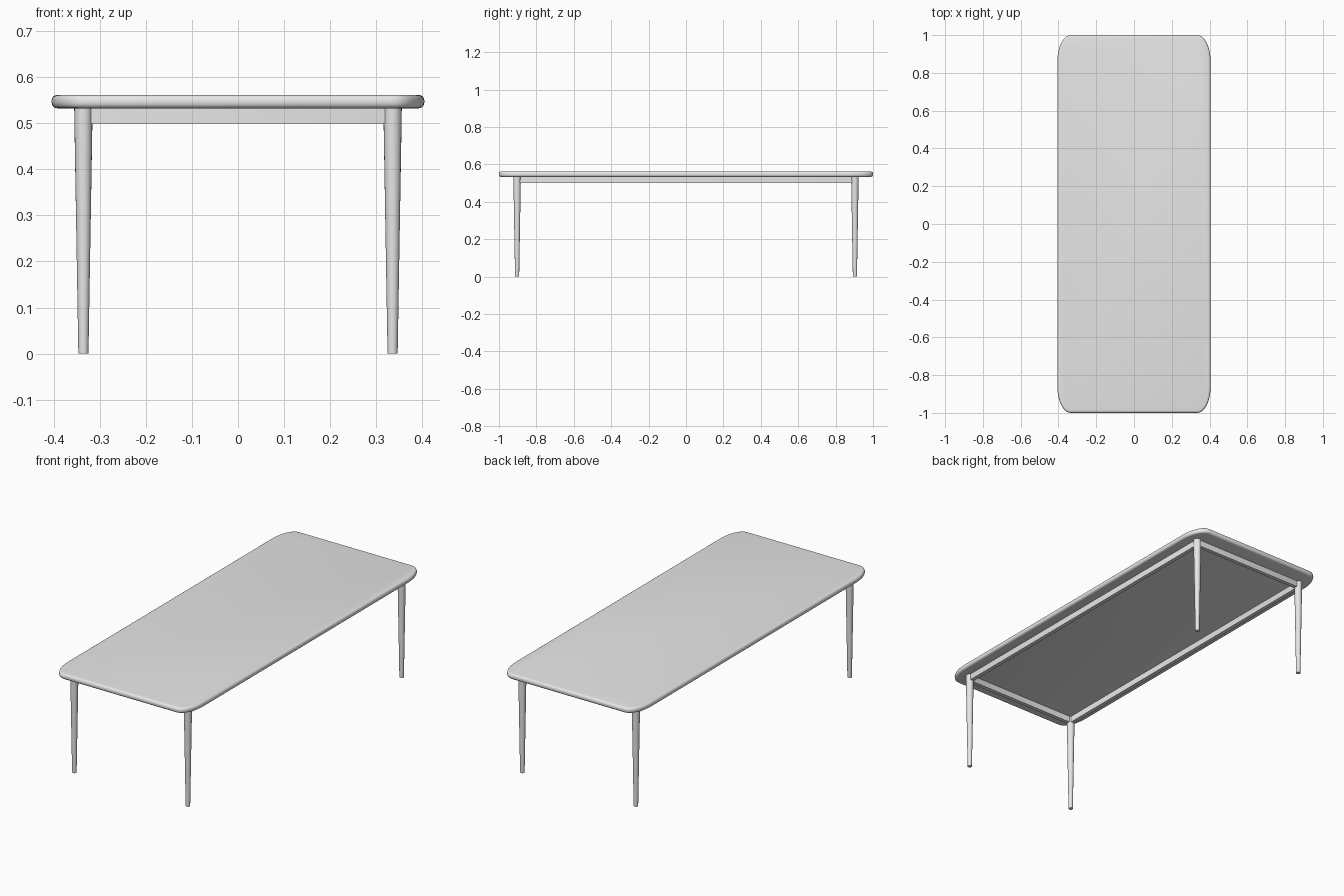
import bpy, bmesh, math

if "Cube" in bpy.data.objects:
    bpy.data.objects.remove(bpy.data.objects["Cube"])

mat = bpy.data.materials.new("light grey")
mat.diffuse_color = (0.8, 0.8, 0.8, 1)
mat.use_nodes = True
mat.node_tree.nodes["Principled BSDF"].inputs["Base Color"].default_value = mat.diffuse_color


def finish(bm, name, angle=40):
    bmesh.ops.recalc_face_normals(bm, faces=bm.faces)
    me = bpy.data.meshes.new(name)
    bm.to_mesh(me)
    bm.free()
    ob = bpy.data.objects.new(name, me)
    bpy.context.collection.objects.link(ob)
    me.materials.append(mat)
    bpy.ops.object.select_all(action='DESELECT')
    ob.select_set(True)
    bpy.context.view_layer.objects.active = ob
    bpy.ops.object.shade_smooth_by_angle(angle=math.radians(angle))
    return ob


def rounded_outline(hx, hy, rx, ry, n):
    """Rectangle outline with elliptical corners, counter-clockwise."""
    pts = []
    for q, (sx, sy) in enumerate([(1, 1), (-1, 1), (-1, -1), (1, -1)]):
        for i in range(n + 1):
            a = math.pi / 2 * (q + i / n)
            pts.append((sx * (hx - rx) + rx * math.cos(a),
                        sy * (hy - ry) + ry * math.sin(a)))
    return pts


def loft(bm, rings, closed=False):
    """Join rings of vertices; cap the ends unless the loft closes on itself."""
    loops = [[bm.verts.new(p) for p in r] for r in rings]
    pairs = list(zip(loops, loops[1:])) + ([(loops[-1], loops[0])] if closed else [])
    for a, b in pairs:
        for i in range(len(a)):
            j = (i + 1) % len(a)
            bm.faces.new((a[i], a[j], b[j], b[i]))
    if not closed:
        bm.faces.new(loops[0][::-1])
        bm.faces.new(loops[-1])


# Table top: rounded outline with a softly rounded rim
bm = bmesh.new()
z0, z1, r, steps = 0.533, 0.562, 0.012, 4
profile = []
for i in range(steps + 1):
    a = math.pi / 2 * i / steps
    profile.append((r * (1 - math.sin(a)), z0 + r * (1 - math.cos(a))))
profile += [(d, z0 + z1 - z) for d, z in reversed(profile)]
loft(bm, [[(x, y, z) for x, y in
           rounded_outline(0.405 - d, 1.0 - d, 0.07 - d, 0.135 - d, 8)]
          for d, z in profile])
finish(bm, "table_top")

# Apron: thin frame under the top with rounded outer corners
bm = bmesh.new()
outer = rounded_outline(0.346, 0.913, 0.015, 0.015, 4)
inner = rounded_outline(0.325, 0.892, 0.004, 0.004, 4)
loft(bm, [[(x, y, z) for x, y in o] for o, z in
          [(outer, 0.500), (outer, 0.535), (inner, 0.535), (inner, 0.500)]],
     closed=True)
finish(bm, "apron")

# Four round tapered legs
for sy, end in ((-1, "front"), (1, "back")):
    for sx, side in ((-1, "left"), (1, "right")):
        bm = bmesh.new()
        loft(bm, [[(sx * 0.336 + rad * math.cos(2 * math.pi * i / 20),
                    sy * 0.903 + rad * math.sin(2 * math.pi * i / 20), z)
                   for i in range(20)]
                  for rad, z in ((0.011, 0), (0.0195, 0.50), (0.020, 0.535))])
        finish(bm, f"{end}_{side}_leg")
